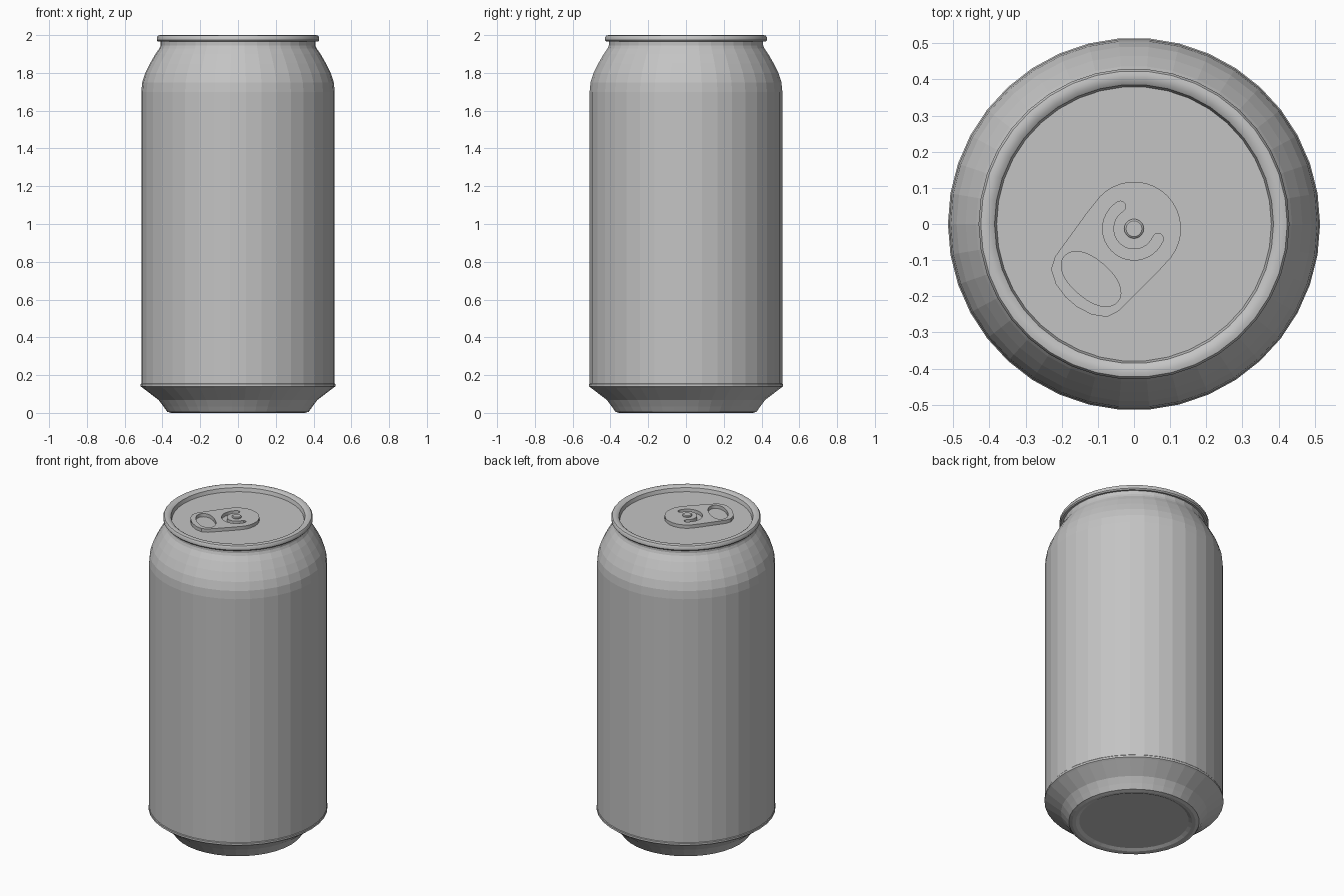
import bpy
import bmesh
from math import cos, sin, pi, radians
from mathutils import Matrix, Vector

cube = bpy.data.objects.get("Cube")
if cube:
    bpy.data.objects.remove(cube, do_unlink=True)

SEGMENTS = 38
LID_Z = 1.967
TAB_TOP = 1.988

aluminium = bpy.data.materials.new("grey aluminium")
aluminium.use_nodes = True
colour = (0.55, 0.55, 0.55, 1)
aluminium.diffuse_color = colour
aluminium.node_tree.nodes["Principled BSDF"].inputs["Base Color"].default_value = colour


def revolve(name, profile, segments=SEGMENTS, centre=(0, 0)):
    """Turn a profile of (radius, height) points around the z axis."""
    bm = bmesh.new()
    verts = [bm.verts.new((r, 0, z)) for r, z in profile]
    edges = [bm.edges.new(pair) for pair in zip(verts, verts[1:])]
    bmesh.ops.spin(bm, geom=verts + edges, cent=(0, 0, 0), axis=(0, 0, 1),
                   angle=2 * pi, steps=segments)
    bmesh.ops.remove_doubles(bm, verts=bm.verts, dist=0.0005)
    bmesh.ops.recalc_face_normals(bm, faces=bm.faces)
    mesh = bpy.data.meshes.new(name)
    bm.to_mesh(mesh)
    bm.free()
    mesh.materials.append(aluminium)
    obj = bpy.data.objects.new(name, mesh)
    obj.location = (*centre, 0)
    bpy.context.collection.objects.link(obj)
    return obj


def smooth(obj, angle):
    bpy.ops.object.select_all(action="DESELECT")
    obj.select_set(True)
    bpy.context.view_layer.objects.active = obj
    bpy.ops.object.shade_smooth_by_angle(angle=radians(angle))


def arc(radius, start, end, count, centre=(0, 0)):
    steps = [radians(start + (end - start) * i / (count - 1)) for i in range(count)]
    return [(centre[0] + radius * cos(a), centre[1] + radius * sin(a)) for a in steps]


# Can wall: recessed base, foot, flared bottom, straight side and neck
revolve("can_body", [
    (0, 0.012), (0.315, 0.012), (0.335, 0.002), (0.355, 0), (0.375, 0.006),
    (0.395, 0.035), (0.42, 0.068), (0.505, 0.133), (0.515, 0.14), (0.515, 0.152),
    (0.512, 0.156), (0.512, 1.7), (0.507, 1.75), (0.491, 1.8), (0.466, 1.85),
    (0.437, 1.9), (0.416, 1.93), (0.41, 1.945), (0.41, 1.968)])

# Rolled rim around the lid
rim = revolve("top_rim", [
    (0.408, 1.968), (0.424, 1.966), (0.43, 1.973), (0.43, 1.988), (0.424, 1.997),
    (0.412, 2), (0.396, 1.997), (0.386, 1.99), (0.38, LID_Z)])
smooth(rim, 35)

# Flat lid
revolve("lid", [(0, LID_Z), (0.381, LID_Z)])

# Pull tab outline, with its long axis along local x
side = [(0.05, 0.128), (0.2, 0.116), (0.234, 0.102), (0.257, 0.065), (0.267, 0.02)]
head = arc(0.13, 82, 278, 20)
outline = side[::-1] + head + [(x, -y) for x, y in side]

# Rounded finger hole
finger_hole = []
for i in range(28):
    c, s = cos(2 * pi * i / 28), sin(2 * pi * i / 28)
    finger_hole.append((0.183 + 0.053 * c, 0.097 * abs(s) ** 0.85 * (1 if s > 0 else -1)))

# C-shaped slot around the rivet tongue, with rounded ends
slot_mid, slot_half, reach = 0.072, 0.015, 108
tip_a = (slot_mid * cos(radians(reach)), slot_mid * sin(radians(reach)))
tip_b = (tip_a[0], -tip_a[1])
slot = (arc(slot_mid + slot_half, -reach, reach, 22)
        + arc(slot_half, reach, reach + 180, 6, tip_a)[1:-1]
        + arc(slot_mid - slot_half, reach, -reach, 22)
        + arc(slot_half, 180 - reach, 360 - reach, 6, tip_b)[1:-1])

# Filled flat curve turns the inner loops into holes
curve = bpy.data.curves.new("pull_tab", "CURVE")
curve.dimensions = "2D"
curve.fill_mode = "BOTH"
curve.extrude = (TAB_TOP - LID_Z) / 2
for loop in (outline, finger_hole, slot):
    spline = curve.splines.new("POLY")
    spline.points.add(len(loop) - 1)
    for point, (x, y) in zip(spline.points, loop):
        point.co = (x, y, 0, 1)
    spline.use_cyclic_u = True
curve.materials.append(aluminium)
pull_tab = bpy.data.objects.new("pull_tab", curve)
bpy.context.collection.objects.link(pull_tab)
pull_tab.matrix_world = (Matrix.Translation(Vector((0, -0.013, (LID_Z + TAB_TOP) / 2)))
                         @ Matrix.Rotation(radians(229.5), 4, "Z"))
bpy.ops.object.select_all(action="DESELECT")
pull_tab.select_set(True)
bpy.context.view_layer.objects.active = pull_tab
bpy.ops.object.convert(target="MESH")
smooth(bpy.context.object, 30)

# Rivet holding the tab
rivet = revolve("rivet", [(0.027, LID_Z), (0.027, 1.993), (0.022, 1.997), (0, 1.997)],
                20, (0, -0.013))
smooth(rivet, 35)
